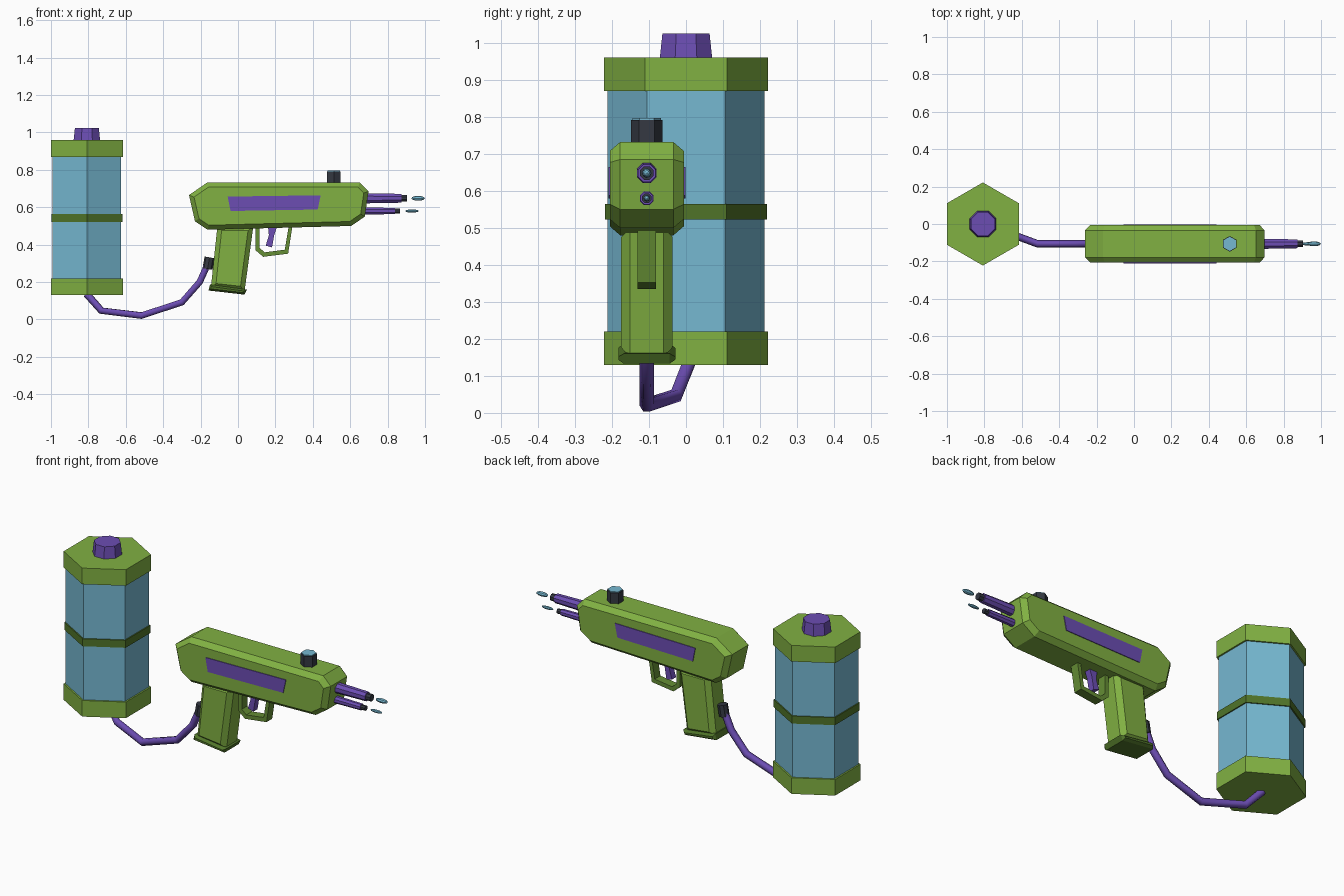
import bpy
import bmesh
import math
from mathutils import Matrix, Vector

if "Cube" in bpy.data.objects:
    bpy.data.objects.remove(bpy.data.objects["Cube"])

GUN_Y = -0.106
TANK_X = -0.808


def material(name, rgb):
    mat = bpy.data.materials.new(name)
    mat.use_nodes = True
    colour = (*rgb, 1)
    mat.diffuse_color = colour
    mat.node_tree.nodes["Principled BSDF"].inputs["Base Color"].default_value = colour
    return mat


LIME = material("lime green", (0.22, 0.44, 0.055))
MOSS = material("moss green", (0.13, 0.27, 0.035))
DARK_GREEN = material("dark green", (0.08, 0.175, 0.022))
PURPLE = material("purple", (0.15, 0.075, 0.45))
BLUE = material("water blue", (0.18, 0.48, 0.64))
CHARCOAL = material("charcoal", (0.035, 0.04, 0.055))


def finish(name, bm, mat):
    bmesh.ops.recalc_face_normals(bm, faces=bm.faces)
    mesh = bpy.data.meshes.new(name)
    bm.to_mesh(mesh)
    bm.free()
    mesh.materials.append(mat)
    obj = bpy.data.objects.new(name, mesh)
    bpy.context.collection.objects.link(obj)
    return obj


def rod(name, mat, start, end, r1, r2=None, sides=8, turn=0.0):
    """Straight or tapered prism between two points."""
    start, end = Vector(start), Vector(end)
    axis = end - start
    place = (Matrix.Translation((start + end) / 2)
             @ Vector((0, 0, 1)).rotation_difference(axis).to_matrix().to_4x4()
             @ Matrix.Rotation(turn, 4, 'Z'))
    bm = bmesh.new()
    bmesh.ops.create_cone(bm, cap_ends=True, segments=sides, radius1=r1,
                          radius2=r1 if r2 is None else r2,
                          depth=axis.length, matrix=place)
    return finish(name, bm, mat)


def shrink(points, amount):
    """Offset a convex clockwise outline inwards."""
    pts = [Vector(p) for p in points]
    result = []
    for i, p in enumerate(pts):
        a = (p - pts[i - 1]).normalized()
        b = (pts[(i + 1) % len(pts)] - p).normalized()
        na, nb = Vector((a.y, -a.x)), Vector((b.y, -b.x))
        result.append(p + (na + nb) * amount / (1 + na.dot(nb)))
    return result


def slab(name, mat, outline, half, chamfer=0.0, inset=0.0, y=GUN_Y):
    """Side outline extruded across the gun, with chamfered rims."""
    layers = [(-half, inset), (half, inset)]
    if chamfer:
        layers[1:1] = [(chamfer - half, 0), (half - chamfer, 0)]
    bm = bmesh.new()
    rings = []
    for dy, amount in layers:
        pts = shrink(outline, amount) if amount else outline
        rings.append([bm.verts.new((p[0], y + dy, p[1])) for p in pts])
    n = len(outline)
    for low, high in zip(rings, rings[1:]):
        for i in range(n):
            j = (i + 1) % n
            bm.faces.new((low[i], low[j], high[j], high[i]))
    bm.faces.new(rings[0])
    bm.faces.new(rings[-1])
    return finish(name, bm, mat)


# Water tank: hexagonal, corners towards front and back
def tank_part(name, mat, z1, z2, radius):
    rod(name, mat, (TANK_X, 0, z1), (TANK_X, 0, z2), radius, sides=6)


tank_part("tank_water", BLUE, 0.2, 0.89, 0.212)
tank_part("tank_bottom_cap", LIME, 0.13, 0.22, 0.222)
tank_part("tank_top_cap", LIME, 0.87, 0.96, 0.222)
tank_part("tank_band", DARK_GREEN, 0.522, 0.564, 0.219)
rod("tank_knob", PURPLE, (TANK_X, 0, 0.955), (TANK_X, 0, 1.025),
    0.077, 0.069, turn=math.pi / 8)

# Gun body with purple side plates
slab("gun_body", LIME,
     [(-0.262, 0.665), (-0.165, 0.732), (0.652, 0.732), (0.698, 0.685),
      (0.678, 0.55), (0.605, 0.5), (-0.163, 0.48), (-0.23, 0.525)],
     0.1, chamfer=0.028, inset=0.024)
plate = [(-0.055, 0.657), (0.442, 0.664), (0.426, 0.588), (-0.04, 0.58)]
for side, sign in (("right", -1), ("left", 1)):
    slab(side + "_side_plate", PURPLE, plate, 0.004, y=GUN_Y + sign * 0.1)

# Grip and its foot
slab("grip", LIME,
     [(-0.11, 0.5), (0.082, 0.5), (0.035, 0.15), (-0.145, 0.17)],
     0.07, chamfer=0.025, inset=0.025)
slab("grip_foot", DARK_GREEN,
     [(-0.15, 0.187), (0.048, 0.16), (0.034, 0.133), (-0.158, 0.155)],
     0.077, chamfer=0.015, inset=0.01)

# Trigger and open guard
slab("trigger", PURPLE,
     [(0.16, 0.5), (0.21, 0.5), (0.193, 0.45), (0.182, 0.385),
      (0.148, 0.395), (0.165, 0.45)], 0.018)
slab("trigger_guard", MOSS,
     [(0.094, 0.5), (0.094, 0.37), (0.135, 0.335), (0.268, 0.352),
      (0.292, 0.505), (0.272, 0.505), (0.25, 0.373), (0.143, 0.359),
      (0.115, 0.383), (0.115, 0.5)], 0.025)

# Twin barrels with nozzles and water drops
for name, z, r, end, tip, drop, drop_r in (
        ("upper", 0.648, 0.03, 0.875, 0.903, 0.963, 0.013),
        ("lower", 0.58, 0.021, 0.84, 0.866, 0.93, 0.009)):
    rod(name + "_barrel", PURPLE, (0.64, GUN_Y, z), (end, GUN_Y, z),
        r, r * 0.85, turn=math.pi / 8)
    rod(name + "_nozzle", CHARCOAL, (end - 0.01, GUN_Y, z), (tip, GUN_Y, z),
        r * 0.65, turn=math.pi / 8)
    bm = bmesh.new()
    bmesh.ops.create_uvsphere(
        bm, u_segments=8, v_segments=6, radius=1,
        matrix=Matrix.Translation((drop, GUN_Y, z))
        @ Matrix.Diagonal((0.036, drop_r, drop_r, 1))
        @ Matrix.Rotation(math.pi / 2, 4, 'Y'))
    finish(name + "_water_drop", bm, BLUE)

# Sight with a water blue lens
rod("sight", CHARCOAL, (0.512, GUN_Y, 0.72), (0.512, GUN_Y, 0.792), 0.042, sides=6)
rod("sight_lens", BLUE, (0.512, GUN_Y, 0.79), (0.512, GUN_Y, 0.797), 0.038, sides=6)

# Hose from the tank to the grip
path = [(TANK_X, 0.008, 0.135), (-0.73, -0.027, 0.047), (-0.515, GUN_Y, 0.021),
        (-0.3, GUN_Y, 0.092), (-0.205, GUN_Y, 0.2), (-0.16, GUN_Y, 0.3)]
curve = bpy.data.curves.new("hose", 'CURVE')
curve.dimensions = '3D'
curve.bevel_depth = 0.02
curve.bevel_resolution = 1
curve.use_fill_caps = True
spline = curve.splines.new('POLY')
spline.points.add(len(path) - 1)
for point, co in zip(spline.points, path):
    point.co = (*co, 1)
curve.materials.append(PURPLE)
bpy.context.collection.objects.link(bpy.data.objects.new("hose", curve))
rod("hose_connector", CHARCOAL, (-0.163, GUN_Y, 0.27), (-0.152, GUN_Y, 0.332), 0.027)
